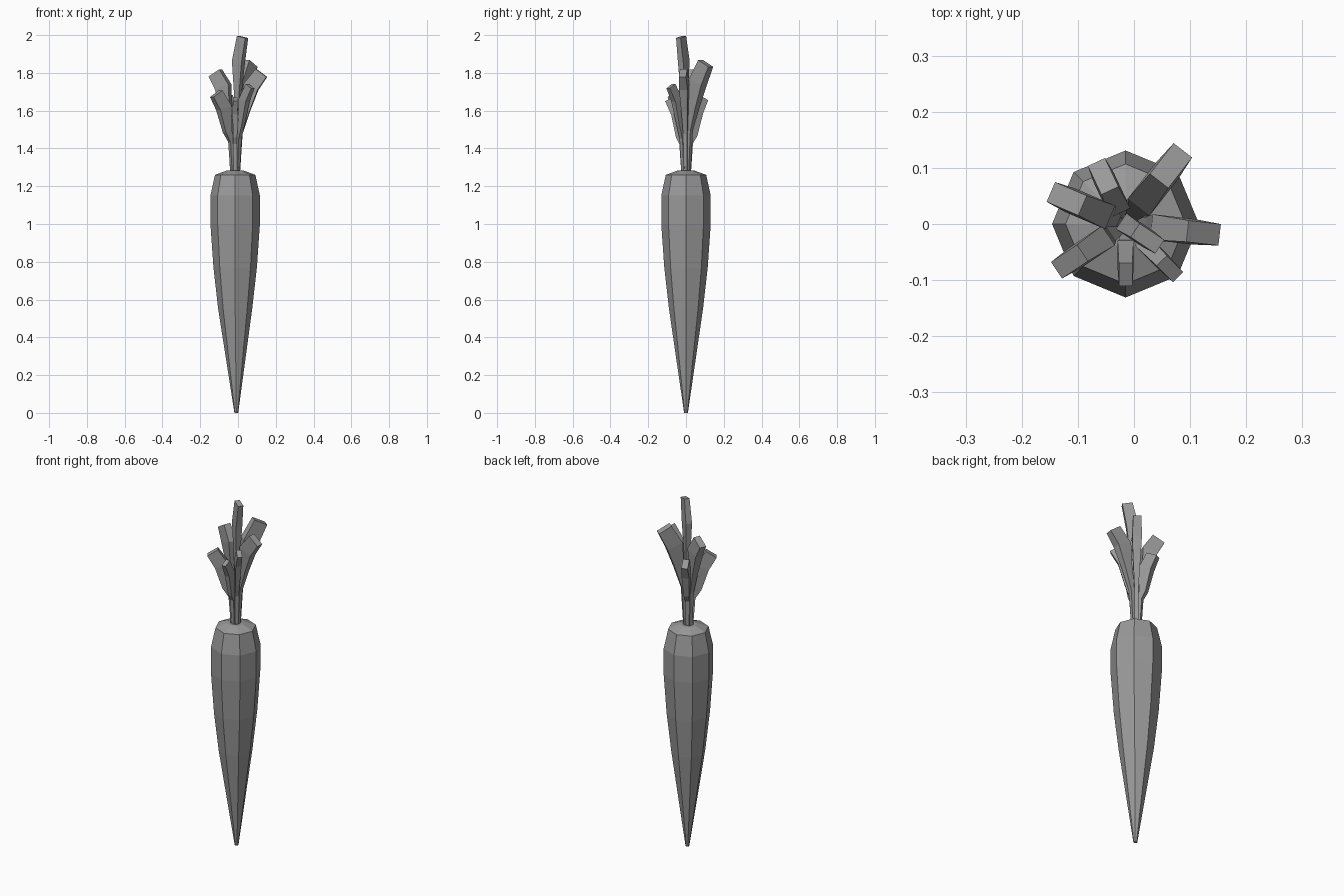
import bpy, bmesh
from math import cos, sin, pi
from mathutils import Vector

if "Cube" in bpy.data.objects:
    bpy.data.objects.remove(bpy.data.objects["Cube"])

CENTRE = Vector((-0.015, 0, 0))

grey = bpy.data.materials.new("dark_grey")
grey.diffuse_color = (0.32, 0.32, 0.32, 1)
grey.use_nodes = True
grey.node_tree.nodes["Principled BSDF"].inputs["Base Color"].default_value = grey.diffuse_color


def loft(name, rings):
    """Skin a list of equal-length vertex rings and cap both ends."""
    bm = bmesh.new()
    loops = [[bm.verts.new(p) for p in ring] for ring in rings]
    n = len(loops[0])
    for a, b in zip(loops, loops[1:]):
        for i in range(n):
            j = (i + 1) % n
            bm.faces.new((a[i], a[j], b[j], b[i]))
    bm.faces.new(loops[0][::-1])
    bm.faces.new(loops[-1])
    bmesh.ops.recalc_face_normals(bm, faces=bm.faces)
    mesh = bpy.data.meshes.new(name)
    bm.to_mesh(mesh)
    bm.free()
    mesh.materials.append(grey)
    obj = bpy.data.objects.new(name, mesh)
    bpy.context.collection.objects.link(obj)
    return obj


# Root: eight-sided tapering body (radius, height)
profile = [(0.01, 0), (0.09, 0.55), (0.115, 0.77), (0.131, 1.0),
           (0.131, 1.15), (0.107, 1.26), (0.045, 1.283)]
loft("root", [[CENTRE * min(1, 0.6 + z) + Vector((r * cos(k * pi / 4), r * sin(k * pi / 4), z))
               for k in range(8)] for r, z in profile])


# Leaf stalks: thin square stems that widen and curl outward near the tip
def leaf(name, tip, size, fracs=(0.33, 0.6), drops=(0.2, 0.075)):
    tip = Vector(tip)
    out = Vector((tip.x, tip.y, 0)) - CENTRE
    reach = out.length
    out.normalize()
    side = Vector((-out.y, out.x, 0))

    def at(radius, z):
        return CENTRE + out * radius + Vector((0, 0, z))

    path = [at(0.016, 1.27), at(0.018 + reach * 0.06, 1.28 + (tip.z - 1.28) * 0.38),
            at(0.01 + reach * fracs[0], tip.z - drops[0]),
            at(reach * fracs[1], tip.z - drops[1]), tip]
    widths = [(0.009, 0.009), (0.011, 0.012), (0.014 * size, 0.018 * size),
              (0.019 * size, 0.034 * size), (0.016 * size, 0.03 * size)]
    rings = []
    for i, (p, (w, d)) in enumerate(zip(path, widths)):
        t = (path[min(i + 1, 4)] - path[max(i - 1, 0)]).normalized()
        n = side.cross(t)
        rings.append([p + side * (w * a) + n * (d * b)
                      for a, b in ((-1, -1), (1, -1), (1, 1), (-1, 1))])
    loft(name, rings)


leaf("leaf_back_right", (0.066, 0.104, 1.85), 1.3, drops=(0.23, 0.1))
leaf("leaf_right", (0.124, -0.016, 1.80), 1.2)
leaf("leaf_front_right", (0.064, -0.08, 1.73), 0.8)
leaf("leaf_front", (-0.015, -0.09, 1.66), 0.75)
leaf("leaf_front_left", (-0.115, -0.067, 1.69), 1.1)
leaf("leaf_left", (-0.12, 0.045, 1.80), 1.2)
leaf("leaf_back", (-0.055, 0.085, 1.67), 1.05)
leaf("leaf_centre", (0.024, -0.026, 1.99), 0.9, fracs=(0.15, 0.45), drops=(0.3, 0.13))
